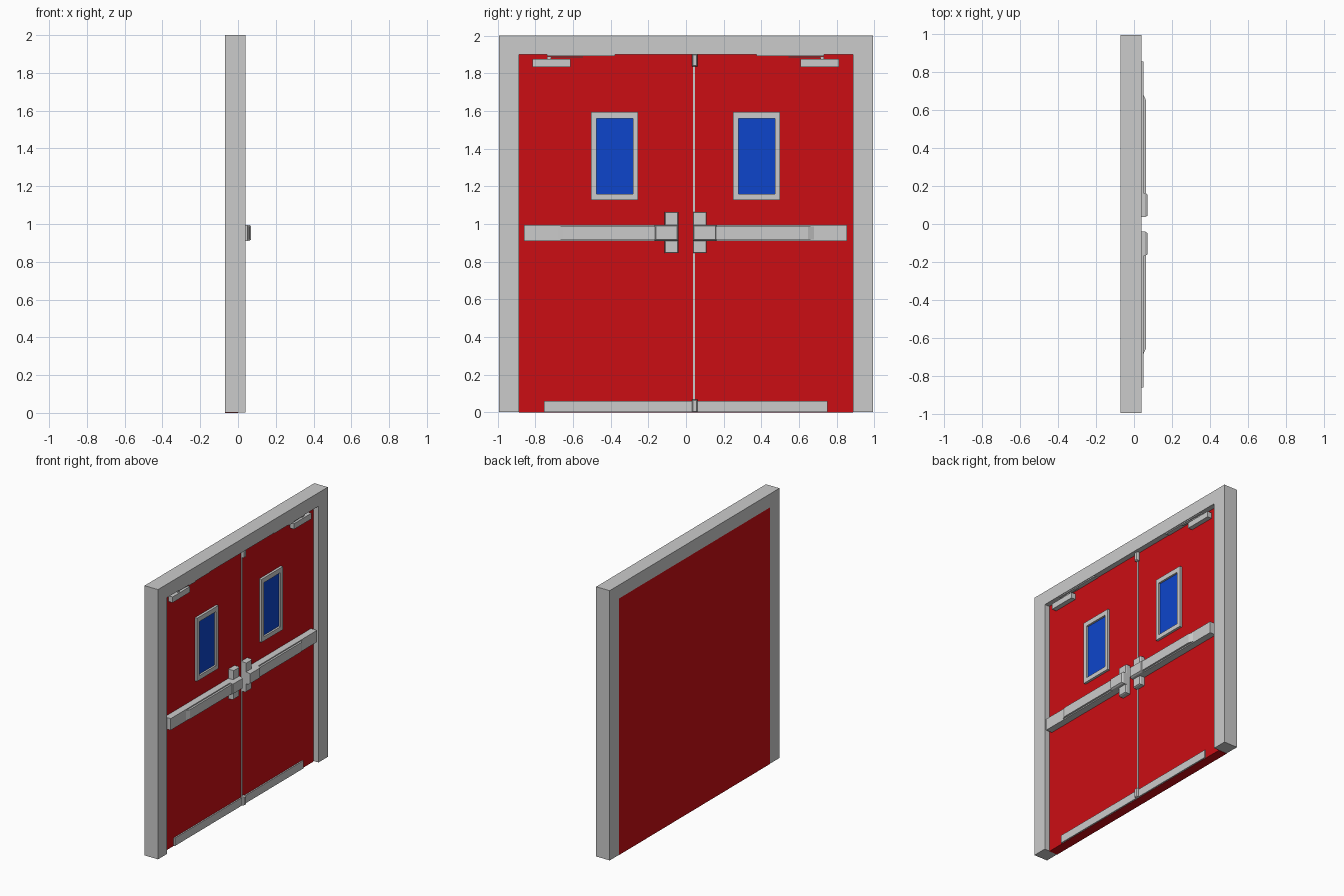
import bpy, bmesh

if "Cube" in bpy.data.objects:
    bpy.data.objects.remove(bpy.data.objects["Cube"])

CY = -0.002      # mirror line of the paired fittings
FACE = 0.0       # x of the door leaf front


def material(name, rgb):
    m = bpy.data.materials.new(name)
    m.diffuse_color = (*rgb, 1)
    m.use_nodes = True
    m.node_tree.nodes["Principled BSDF"].inputs["Base Color"].default_value = m.diffuse_color
    return m


RED = material("red_paint", (0.6, 0.004, 0.007))
BLUE = material("blue_glass", (0.004, 0.06, 0.6))


def finish(name, bm, mat=None):
    bmesh.ops.recalc_face_normals(bm, faces=bm.faces)
    me = bpy.data.meshes.new(name)
    bm.to_mesh(me)
    bm.free()
    ob = bpy.data.objects.new(name, me)
    bpy.context.collection.objects.link(ob)
    if mat:
        me.materials.append(mat)
    return ob


def box(name, x, y, z, mat=None, inset=0.0, depth=0.01):
    """Box from ranges; inset chamfers the front (+x) rim over the given depth."""
    bm = bmesh.new()
    bmesh.ops.create_cube(bm, size=1)
    y, z = sorted(y), sorted(z)
    for v in bm.verts:
        v.co = [r[0] if c < 0 else r[1] for c, r in zip(v.co, (x, y, z))]
    if inset:
        bm.faces.ensure_lookup_table()
        front = max(bm.faces, key=lambda f: f.calc_center_median().x)
        for v in front.verts:
            v.co.x -= depth
        bmesh.ops.inset_region(bm, faces=[front], thickness=inset, use_even_offset=True)
        for v in front.verts:
            v.co.x += depth
    return finish(name, bm, mat)


def extrude(name, pts, direction, mat=None):
    """Solid from a planar outline swept along a direction."""
    bm = bmesh.new()
    face = bm.faces.new([bm.verts.new(p) for p in pts])
    new = bmesh.ops.extrude_face_region(bm, geom=[face])["geom"]
    verts = [g for g in new if isinstance(g, bmesh.types.BMVert)]
    bmesh.ops.translate(bm, verts=verts, vec=direction)
    return finish(name, bm, mat)


# Door frame: one inverted U outline
a, b = 0.993, 0.885
outline = [(-a, 0.003), (-a, 2), (a, 2), (a, 0.003), (b, 0.003), (b, 1.9), (-b, 1.9), (-b, 0.003)]
extrude("door_frame", [(-0.07, y, z) for y, z in outline], (0.11, 0, 0))

# Door leaves, meeting off centre
SEAM = 0.042
box("left_leaf", (-0.069, FACE), (-0.885, SEAM), (0, 1.9), RED)
box("right_leaf", (-0.069, FACE), (SEAM, 0.885), (0, 1.9), RED)
box("meeting_strip", (FACE - 0.01, FACE + 0.005), (SEAM - 0.005, SEAM + 0.005), (0.002, 1.9))
box("kick_strip", (FACE - 0.01, FACE + 0.01), (-0.753, 0.75), (0.002, 0.06))

# Bolts at the ends of the seam
box("top_bolt", (FACE - 0.005, FACE + 0.025), (0.033, 0.06), (1.837, 1.9), inset=0.004, depth=0.006)
box("bottom_bolt", (FACE - 0.005, FACE + 0.025), (0.033, 0.06), (0.002, 0.068), inset=0.004, depth=0.006)

for side, s in (("left", -1), ("right", 1)):
    def ys(p, q):
        return (CY + s * p, CY + s * q)

    # Window glass and its surround
    box(side + "_glass", (FACE - 0.01, FACE + 0.004), ys(0.279, 0.474), (1.158, 1.562), BLUE)
    for part, y, z in (("inner_stile", (0.252, 0.28), (1.128, 1.595)),
                       ("outer_stile", (0.473, 0.502), (1.128, 1.595)),
                       ("sill", (0.28, 0.473), (1.128, 1.16)),
                       ("top_rail", (0.28, 0.473), (1.56, 1.595))):
        box(f"{side}_window_{part}", (FACE - 0.01, FACE + 0.018), ys(*y), z)

    # Door closer: body, folded arm and head track
    box(side + "_closer_body", (FACE - 0.005, FACE + 0.035), ys(0.61, 0.813), (1.834, 1.876))
    arm = [(0.012, 0.735), (0.022, 0.735), (0.034, 0.545), (0.024, 0.545)]
    extrude(side + "_closer_arm", [(FACE + x, CY + s * y, 1.884) for x, y in arm], (0, 0, 0.006))
    box(side + "_closer_pivot", (FACE + 0.01, FACE + 0.024), ys(0.715, 0.735), (1.87, 1.89))
    box(side + "_closer_track", (FACE + 0.005, 0.035), ys(0.375, 0.735), (1.892, 1.9))

    # Panic bar: base housing, ramped push pad
    box(side + "_bar_housing", (FACE - 0.005, 0.05), ys(0.16, 0.857), (0.91, 0.996))
    pad = [(0.04, 0.16), (0.064, 0.16), (0.064, 0.65), (0.05, 0.68), (0.04, 0.68)]
    extrude(side + "_push_pad", [(x, CY + s * y, 0.918) for x, y in pad], (0, 0, 0.07))

    # Latch head: tall plate and raised cross block
    box(side + "_latch_plate", (FACE - 0.005, 0.039), ys(0.038, 0.111), (0.846, 1.065), inset=0.004, depth=0.008)
    box(side + "_latch_block", (FACE - 0.005, 0.07), ys(0.038, 0.165), (0.91, 0.996), inset=0.007, depth=0.012)
